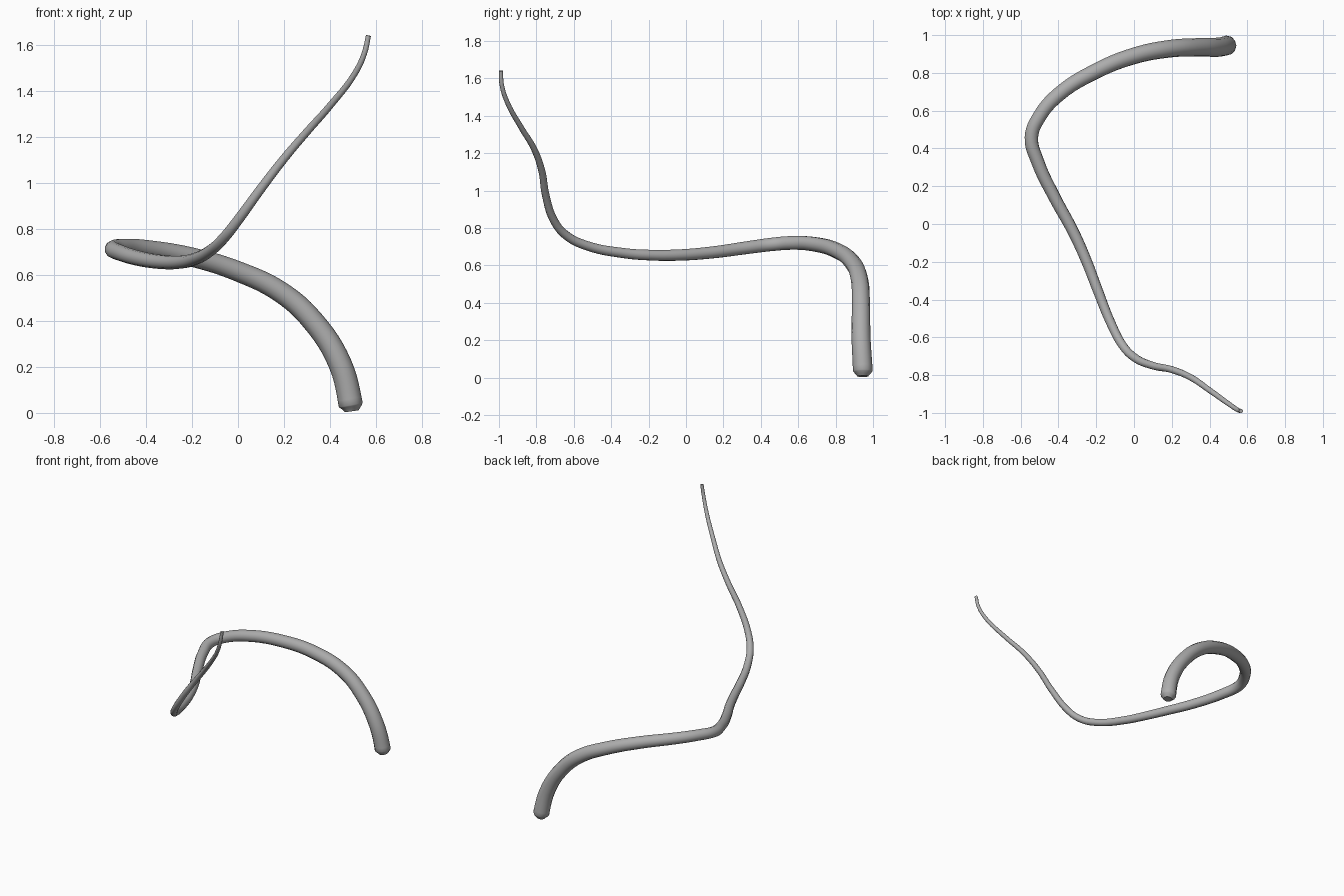
import bpy
from math import radians
from mathutils import Vector

if "Cube" in bpy.data.objects:
    bpy.data.objects.remove(bpy.data.objects["Cube"])

# Centre line of the tapering strand, thick foot to thin tip
PATH = [
    (0.494, 0.945, 0.007), (0.49, 0.945, 0.035), (0.445, 0.936, 0.21), (0.325, 0.935, 0.40),
    (0.19, 0.928, 0.522), (0.0, 0.89, 0.615), (-0.2, 0.81, 0.677),
    (-0.4, 0.685, 0.713), (-0.5, 0.57, 0.72), (-0.543, 0.46, 0.712),
    (-0.51, 0.33, 0.695), (-0.42, 0.14, 0.669), (-0.322, -0.04, 0.655),
    (-0.25, -0.2, 0.655), (-0.2, -0.33, 0.665), (-0.12, -0.53, 0.705),
    (-0.06, -0.643, 0.762), (0.0, -0.705, 0.838), (0.1, -0.75, 0.975),
    (0.2, -0.771, 1.105), (0.3, -0.812, 1.222), (0.4, -0.88, 1.335),
    (0.508, -0.957, 1.475), (0.55, -0.985, 1.565), (0.567, -0.99, 1.64),
]
R_FOOT, R_TIP = 0.053, 0.011

# Radius falls evenly along the length
pts = [Vector(p) for p in PATH]
dist = [0.0]
for a, b in zip(pts, pts[1:]):
    dist.append(dist[-1] + (b - a).length)
radii = [R_FOOT + (R_TIP - R_FOOT) * d / dist[-1] for d in dist]
radii[0] = 0.03  # chamfered foot

# Round strand swept along the path
curve = bpy.data.curves.new("strand", 'CURVE')
curve.dimensions = '3D'
curve.bevel_depth = 1.0
curve.bevel_resolution = 4
curve.resolution_u = 6
curve.use_fill_caps = True
spline = curve.splines.new('BEZIER')
spline.radius_interpolation = 'LINEAR'
spline.bezier_points.add(len(pts) - 1)
for bp, p, r in zip(spline.bezier_points, pts, radii):
    bp.co = p
    bp.radius = r
    bp.handle_left_type = bp.handle_right_type = 'AUTO'

strand = bpy.data.objects.new("strand", curve)
bpy.context.collection.objects.link(strand)
bpy.context.view_layer.objects.active = strand
strand.select_set(True)
bpy.ops.object.convert(target='MESH')
bpy.ops.object.shade_smooth_by_angle(angle=radians(75))

# Dark grey surface
grey = bpy.data.materials.new("dark_grey")
grey.diffuse_color = (0.42, 0.42, 0.42, 1)
grey.use_nodes = True
grey.node_tree.nodes["Principled BSDF"].inputs["Base Color"].default_value = grey.diffuse_color
strand = bpy.context.view_layer.objects.active
strand.data.materials.clear()
strand.data.materials.append(grey)
